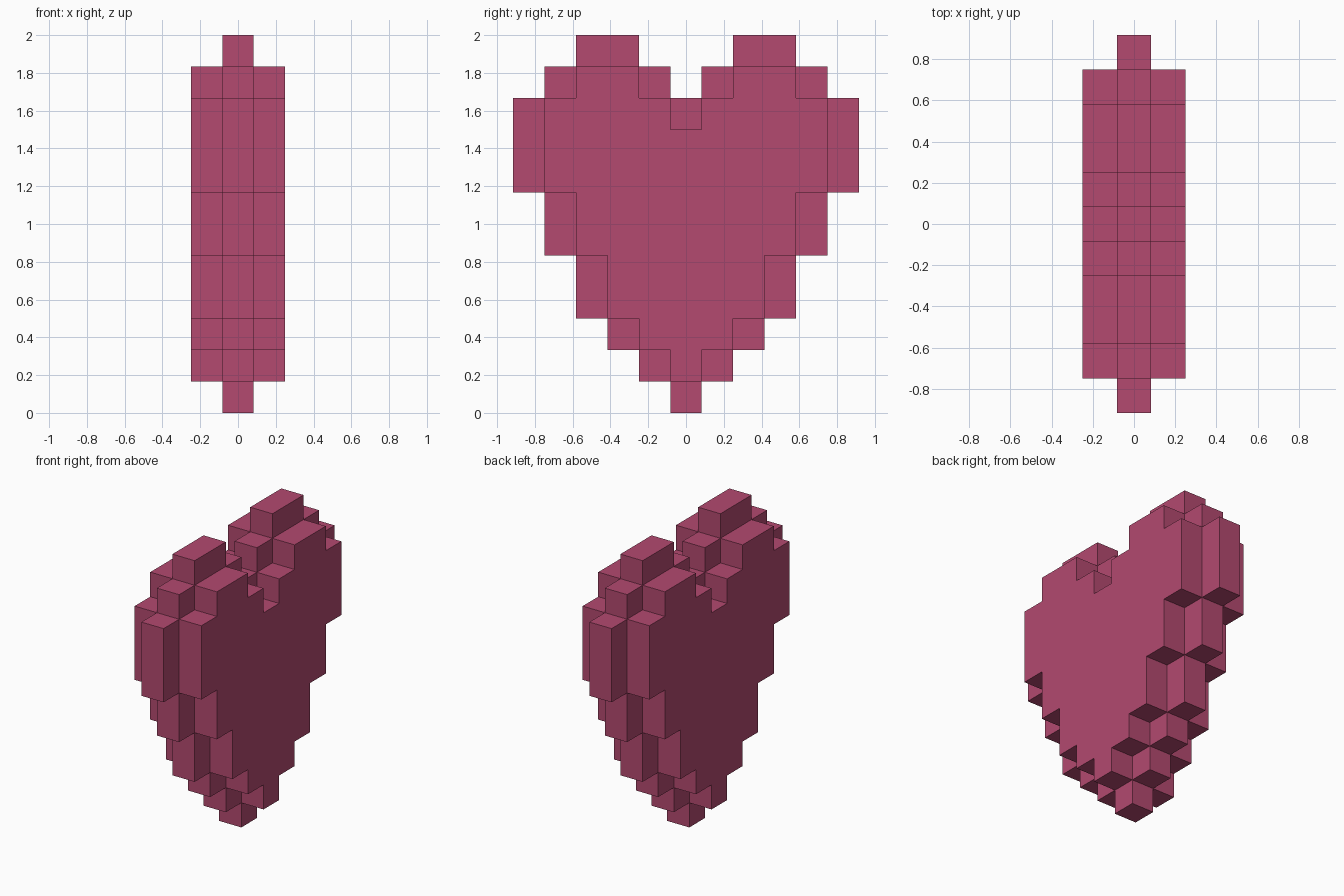
import bpy, bmesh
from mathutils import Vector

if "Cube" in bpy.data.objects:
    bpy.data.objects.remove(bpy.data.objects["Cube"])

U = 1 / 6  # block size

# Half of each row, bottom to top: (first column, last column) counted from the middle
CORE = [(0, 0), (0, 1), (0, 2), (0, 3), (0, 3), (0, 4), (0, 4),
        (0, 5), (0, 5), (0, 5), (1, 4), (2, 3)]
# The two outer layers are the core stepped in by one block
OUTER = [None, (0, 0), (0, 1), (0, 2), (0, 2), (0, 3), (0, 3),
         (0, 4), (0, 4), (1, 4), (2, 3), None]


def layer(rows, x):
    """Filled cells of one layer, mirrored left to right."""
    return {(x, s * c, z) for z, r in enumerate(rows) if r
            for c in range(r[0], r[1] + 1) for s in (-1, 1)}


cells = layer(CORE, 0) | layer(OUTER, -1) | layer(OUTER, 1)

# Outer skin only: a face wherever a block has no neighbour
bm = bmesh.new()
for cell in cells:
    for axis in range(3):
        for sign in (-1, 1):
            n = Vector((0, 0, 0))
            n[axis] = sign
            if tuple(int(a + b) for a, b in zip(cell, n)) in cells:
                continue
            u = Vector((0, 0, 0))
            u[(axis + 1) % 3] = 1
            v = n.cross(u)
            mid = Vector(cell) + Vector((0, 0, 0.5)) + n / 2
            corners = [mid + (a * u + b * v) / 2
                       for a, b in ((-1, -1), (1, -1), (1, 1), (-1, 1))]
            bm.faces.new([bm.verts.new(p * U) for p in corners])

# Weld the skin and merge flat areas
bmesh.ops.remove_doubles(bm, verts=bm.verts[:], dist=0.001)
bmesh.ops.dissolve_limit(bm, angle_limit=0.01, verts=bm.verts[:], edges=bm.edges[:])

mesh = bpy.data.meshes.new("block_heart")
bm.to_mesh(mesh)
bm.free()
heart = bpy.data.objects.new("block_heart", mesh)
bpy.context.collection.objects.link(heart)

# Single raspberry pink colour
pink = bpy.data.materials.new("raspberry pink")
pink.diffuse_color = (0.451, 0.067, 0.162, 1)
pink.use_nodes = True
pink.node_tree.nodes["Principled BSDF"].inputs["Base Color"].default_value = pink.diffuse_color
mesh.materials.append(pink)
